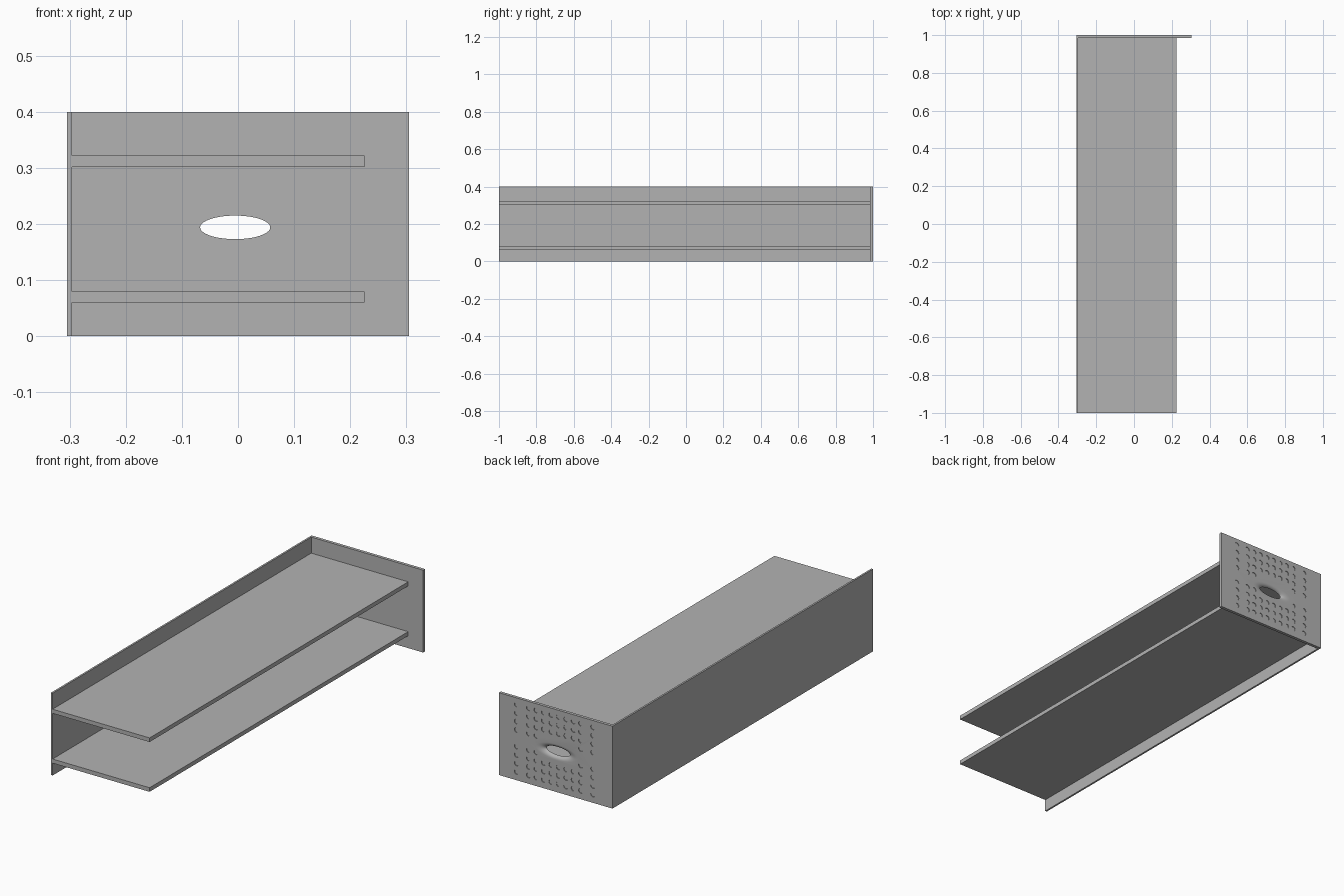
import bpy, bmesh
from math import sin, cos, pi
from mathutils import Matrix

cube = bpy.data.objects.get("Cube")
if cube:
    bpy.data.objects.remove(cube, do_unlink=True)

grey = bpy.data.materials.new("plain grey")
grey.use_nodes = True
colour = (0.45, 0.45, 0.45, 1)
grey.diffuse_color = colour
grey.node_tree.nodes["Principled BSDF"].inputs["Base Color"].default_value = colour


def make_object(name, bm):
    bmesh.ops.recalc_face_normals(bm, faces=bm.faces)
    mesh = bpy.data.meshes.new(name)
    bm.to_mesh(mesh)
    bm.free()
    mesh.materials.append(grey)
    obj = bpy.data.objects.new(name, mesh)
    bpy.context.collection.objects.link(obj)
    return obj


def box(name, low, high):
    bm = bmesh.new()
    bmesh.ops.create_cube(bm, size=1)
    for v in bm.verts:
        v.co = [l + (c + 0.5) * (h - l) for l, h, c in zip(low, high, v.co)]
    return make_object(name, bm)


def cut(target, cutter):
    mod = target.modifiers.new(cutter.name, "BOOLEAN")
    mod.operation = "DIFFERENCE"
    mod.solver = "EXACT"
    mod.object = cutter
    cutter.hide_render = True
    cutter.hide_set(True)


# Panels
plate_y = 0.985
box("side_panel", (-0.305, -1, 0), (-0.296, plate_y, 0.4))
for name, z in (("lower_shelf", 0.06), ("upper_shelf", 0.302)):
    box(name, (-0.296, -1, z), (0.225, plate_y, z + 0.02))
end_plate = box("end_plate", (-0.305, plate_y, 0), (0.305, 1, 0.4))

# Flared oval handle hole, widening towards the outside
hole_x, hole_z = -0.005, 0.194
bm = bmesh.new()
steps, sides = 6, 64
profile = [(0.97, 0)]
for i in range(steps + 1):
    a = i / steps * pi / 2
    profile.append((plate_y + 0.015 * sin(a), 1 - cos(a)))
profile.append((1.02, 1))
rings = []
for y, f in profile:
    rx, rz = 0.0625 + 0.05 * f, 0.021 + 0.017 * f
    rings.append([bm.verts.new((hole_x + rx * cos(2 * pi * k / sides), y,
                                hole_z + rz * sin(2 * pi * k / sides)))
                  for k in range(sides)])
for a, b in zip(rings, rings[1:]):
    for k in range(sides):
        n = (k + 1) % sides
        bm.faces.new((a[k], a[n], b[n], b[k]))
bm.faces.new(rings[0])
bm.faces.new(rings[-1])
cut(end_plate, make_object("handle_hole_cutter", bm))

# Shallow round dimples on the outside of the end plate
columns = [0.21, -0.2] + [0.145 - 0.04 * i for i in range(8)]
rows = [0.204 + s * (0.04 + 0.041 * i) for s in (-1, 1) for i in range(4)]
bm = bmesh.new()
for x in columns:
    for z in rows:
        if abs(x - hole_x) < 0.1 and abs(z - hole_z) < 0.06:
            continue
        place = Matrix.Translation((x, 1.002, z)) @ Matrix.Rotation(pi / 2, 4, "X")
        bmesh.ops.create_cone(bm, cap_ends=True, segments=20, radius1=0.012,
                              radius2=0.012, depth=0.01, matrix=place)
cut(end_plate, make_object("dimple_cutter", bm))

# Smooth shading on the flare, sharp elsewhere
bpy.ops.object.select_all(action="DESELECT")
bpy.context.view_layer.objects.active = end_plate
end_plate.select_set(True)
for mod in list(end_plate.modifiers):
    bpy.ops.object.modifier_apply(modifier=mod.name)
bpy.ops.object.shade_smooth_by_angle(angle=pi / 6)
for name in ("handle_hole_cutter", "dimple_cutter"):
    bpy.data.objects.remove(bpy.data.objects[name], do_unlink=True)
